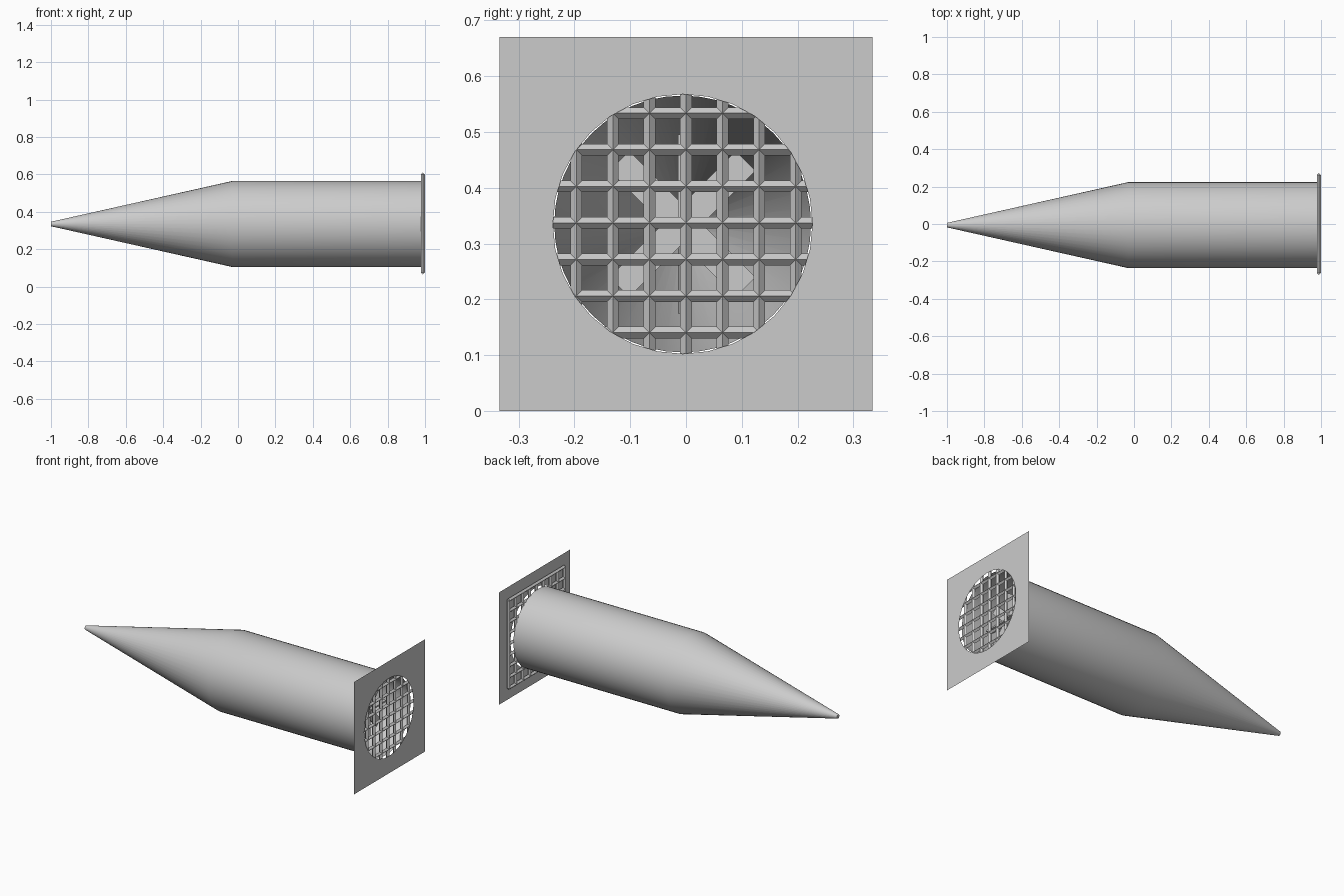
import bpy, bmesh, math
from mathutils import Matrix, Vector

if "Cube" in bpy.data.objects:
    bpy.data.objects.remove(bpy.data.objects["Cube"])

grey = bpy.data.materials.new("light_grey")
grey.use_nodes = True
grey.diffuse_color = (0.6, 0.6, 0.6, 1)
grey.node_tree.nodes["Principled BSDF"].inputs["Base Color"].default_value = (0.6, 0.6, 0.6, 1)

MID_Z = 0.335
AXIS = Vector((0, -0.006, MID_Z))   # axis of the tube


def finish(name, bm, smooth=False):
    mesh = bpy.data.meshes.new(name)
    bm.to_mesh(mesh)
    bm.free()
    obj = bpy.data.objects.new(name, mesh)
    bpy.context.collection.objects.link(obj)
    mesh.materials.append(grey)
    if smooth:
        bpy.ops.object.select_all(action='DESELECT')
        obj.select_set(True)
        bpy.context.view_layer.objects.active = obj
        bpy.ops.object.shade_smooth_by_angle(angle=math.radians(25))
        obj.select_set(False)
    return obj


def ring(bm, x, radius, count):
    return [bm.verts.new(AXIS + Vector((x, radius * math.cos(a), radius * math.sin(a))))
            for a in (2 * math.pi * i / count for i in range(count))]


# Pointed tube, open at the wide end and capped at the tip
bm = bmesh.new()
rings = [ring(bm, x, r, 48) for x, r in ((0.982, 0.23), (-0.03, 0.23), (-1.0, 0.012))]
for a, b in zip(rings, rings[1:]):
    for i in range(48):
        j = (i + 1) % 48
        bm.faces.new((a[i], a[j], b[j], b[i]))
bm.faces.new(rings[-1])
bmesh.ops.recalc_face_normals(bm, faces=bm.faces)
finish("pointed_tube", bm, smooth=True)

# Flat square plate with a round hole
bm = bmesh.new()
hole = ring(bm, 1.0, 0.2325, 32)
square = [bm.verts.new((1.0, y, MID_Z + z))
          for y, z in ((-0.334, -0.335), (0.334, -0.335), (0.334, 0.335), (-0.334, 0.335))]
edges = []
for loop in (hole, square):
    edges += [bm.edges.new((loop[i - 1], loop[i])) for i in range(len(loop))]
bmesh.ops.triangle_fill(bm, edges=edges, use_beauty=True, normal=(1, 0, 0))
for face in bm.faces:
    face.normal_update()
    if face.normal.x < 0:
        face.normal_flip()
finish("end_plate", bm)

# Grille of diamond-section bars behind the plate
STEP, BAR = 0.0655, 0.0105
bm = bmesh.new()
for k in range(-4, 5):
    for upright in (False, True):
        length = 8 * STEP
        turn = Matrix() if upright else Matrix.Rotation(math.pi / 2, 4, 'X')
        shift = Vector((0.988, k * STEP, 0)) if upright else Vector((0.988, 0, k * STEP))
        bmesh.ops.create_cone(bm, cap_ends=True, segments=4, radius1=BAR, radius2=BAR,
                              depth=length,
                              matrix=Matrix.Translation(shift + Vector((0, 0, MID_Z + 0.002))) @ turn)
finish("grille", bm)

# Fan inside the tube: flat diagonal blades and steep cross blades
bm = bmesh.new()
for i in range(8):
    pitch = math.radians(0 if i % 2 else 80)
    place = (Matrix.Translation(AXIS + Vector((0.85, 0, 0)))
             @ Matrix.Rotation(i * math.pi / 4, 4, 'X')
             @ Matrix.Translation((0, 0, 0.08))
             @ Matrix.Rotation(pitch, 4, 'Z')
             @ Matrix.Diagonal((0.008, 0.05, 0.16, 1)))
    bmesh.ops.create_cube(bm, size=1, matrix=place)
finish("inner_fan", bm)
